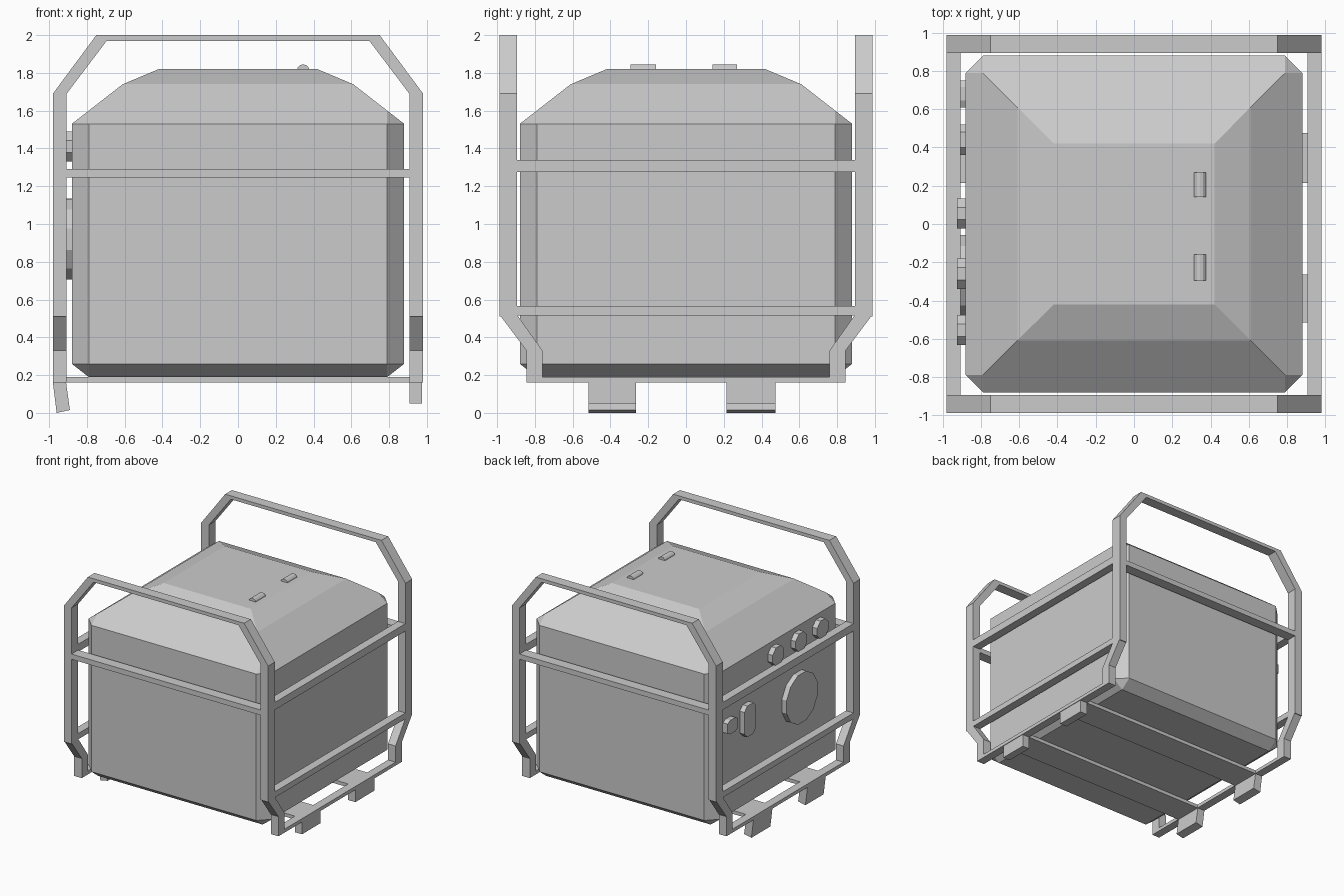
import bpy, bmesh, math
from mathutils import Vector

if "Cube" in bpy.data.objects:
    bpy.data.objects.remove(bpy.data.objects["Cube"])


def finish(name, bm):
    bmesh.ops.recalc_face_normals(bm, faces=bm.faces)
    me = bpy.data.meshes.new(name)
    bm.to_mesh(me)
    bm.free()
    ob = bpy.data.objects.new(name, me)
    bpy.context.collection.objects.link(ob)
    return ob


def prism(name, pts, axis, a, b):
    """Extrude a 2D profile along an axis from a to b."""
    def place(u, v, w):
        return {'x': (w, u, v), 'y': (u, w, v), 'z': (u, v, w)}[axis]
    bm = bmesh.new()
    lo = [bm.verts.new(place(u, v, a)) for u, v in pts]
    hi = [bm.verts.new(place(u, v, b)) for u, v in pts]
    n = len(pts)
    bm.faces.new(lo)
    bm.faces.new(hi[::-1])
    for i in range(n):
        j = (i + 1) % n
        bm.faces.new((lo[i], lo[j], hi[j], hi[i]))
    return finish(name, bm)


def box(name, x0, x1, y0, y1, z0, z1):
    return prism(name, [(x0, y0), (x1, y0), (x1, y1), (x0, y1)], 'z', z0, z1)


def disc(cy, cz, r, n, turn=0.5):
    return [(cy + r * math.cos(2 * math.pi * (i + turn) / n),
             cz + r * math.sin(2 * math.pi * (i + turn) / n)) for i in range(n)]


def side_span(s, a, b):
    return (min(s * a, s * b), max(s * a, s * b))


# body: chamfered shell with a two-step hipped roof, as a convex hull of rings
rings = [(.79, .79, .19), (.88, .79, .26), (.79, .88, .26),
         (.88, .79, 1.53), (.79, .88, 1.53), (.79, .79, 1.6),
         (.61, .61, 1.74), (.42, .42, 1.82)]
bm = bmesh.new()
for x, y, z in rings:
    for sx in (-1, 1):
        for sy in (-1, 1):
            bm.verts.new((sx * x, sy * y, z))
bmesh.ops.convex_hull(bm, input=bm.verts)
bmesh.ops.dissolve_limit(bm, angle_limit=math.radians(1.5), verts=bm.verts, edges=bm.edges)
finish("body", bm)

# front and back arches, cross rails and bent lower legs
half = [(.98, .51), (.98, 1.69), (.75, 2.0)]
inner = [(.695, 1.97), (.907, 1.69), (.907, .51)]
arch = ([(-x, z) for x, z in half] + half[::-1] + inner[::-1]
        + [(-x, z) for x, z in inner])
leg = [(.987, .52), (.845, .33), (.845, .16), (.76, .16), (.76, .33), (.895, .52)]
for s, end in ((-1, "front"), (1, "back")):
    y0, y1 = side_span(s, .895, .987)
    prism(end + "_arch", arch, 'y', y0, y1)
    box(end + "_cross_rail", -.907, .907, y0, y1, 1.245, 1.29)
    for t, side in ((-1, "left"), (1, "right")):
        x0, x1 = side_span(t, .907, .98)
        prism(f"{end}_{side}_leg", [(s * y, z) for y, z in leg], 'x', x0, x1)

# side rails
for t, side in ((-1, "left"), (1, "right")):
    x0, x1 = side_span(t, .907, .98)
    box(side + "_upper_rail", x0, x1, -.895, .895, 1.275, 1.34)
    box(side + "_lower_rail", x0, x1, -.895, .895, .515, .565)
    box(side + "_base_rail", x0, x1, -.76, .76, .16, .19)

# base plates under the body with feet at both ends (left feet lean inward)
lean = [(-.98, .16), (-.91, .16), (-.89, .015), (-.96, 0)]
for i, (y0, y1) in enumerate(((-.515, -.265), (.215, .475))):
    box(f"base_plate_{i}", -.907, .907, y0, y1, .16, .19)
    box(f"right_foot_{i}", .907, .975, y0, y1, .05, .16)
    prism(f"left_foot_{i}", lean, 'y', y0, y1)

# control panel on the left side
for i, y in enumerate((.055, -.26, -.555)):
    prism(f"dial_{i}", disc(y, 1.41, .085, 8), 'x', -.925, -.87)
prism("round_cover", disc(-.27, .92, .22, 12), 'x', -.925, -.87)


def chamfered(cy, cz, w, h, c):
    return [(cy + a * w, cz + b * h) for a, b in
            ((-1, -1 + c), (-.5, -1), (.5, -1), (1, -1 + c),
             (1, 1 - c), (.5, 1), (-.5, 1), (-1, 1 - c))]


prism("lever_plate", chamfered(.44, 1.0, .08, .135, .3), 'x', -.925, -.87)
prism("latch", chamfered(.68, 1.04, .07, .06, .3), 'x', -.925, -.87)

# half-round grips on the roof
grip = [(.345 + .033 * math.cos(math.pi * i / 6), 1.815 + .03 * math.sin(math.pi * i / 6))
        for i in range(7)]
for i, (y0, y1) in enumerate(((.14, .27), (-.295, -.16))):
    prism(f"roof_grip_{i}", grip, 'y', y0, y1)
